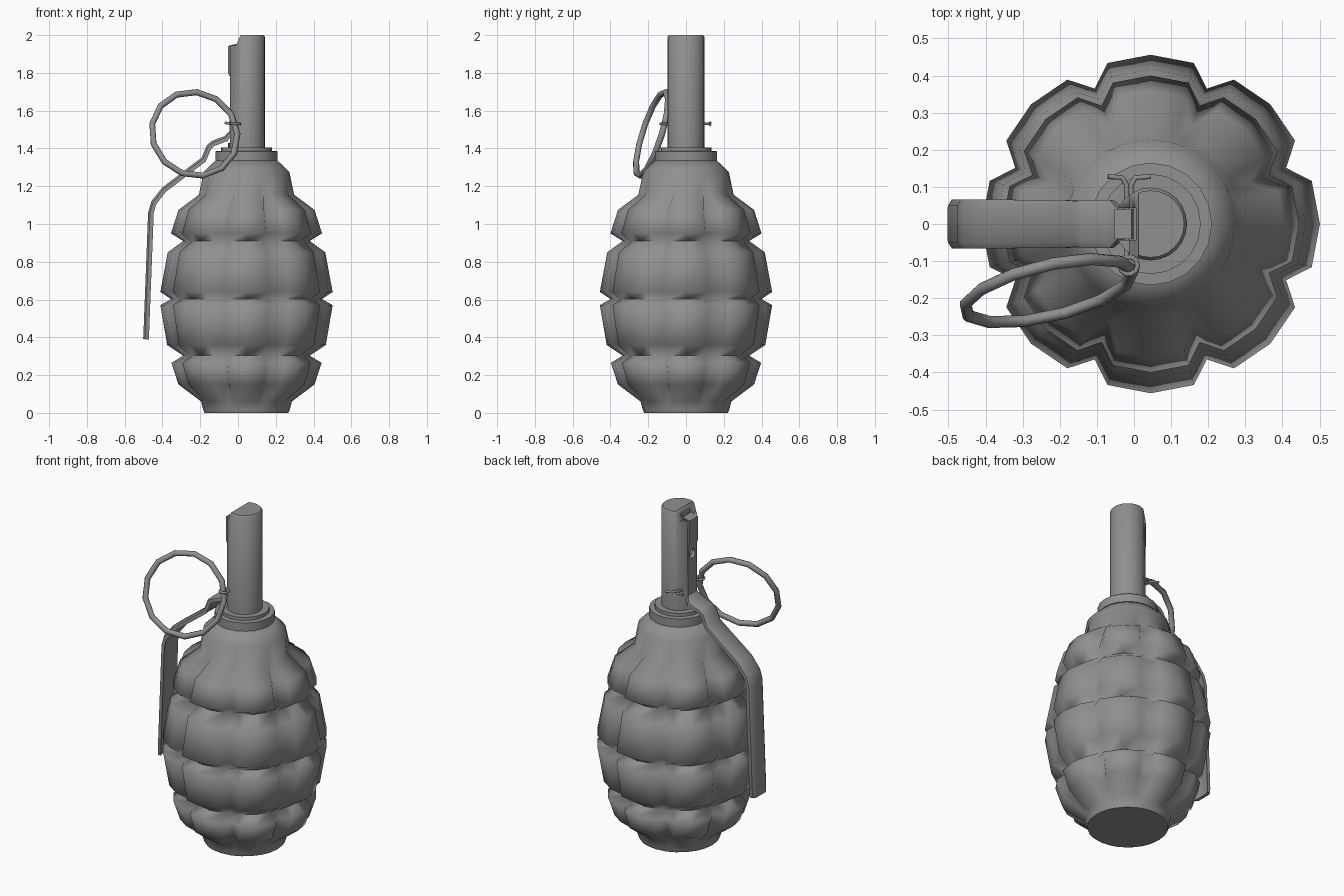
import bpy, bmesh, math
from mathutils import Vector

if "Cube" in bpy.data.objects:
    bpy.data.objects.remove(bpy.data.objects["Cube"])

CX = 0.045  # body axis

# Dark iron grey shared by every part
IRON = bpy.data.materials.new("dark_iron")
IRON.diffuse_color = (.28, .28, .28, 1)
IRON.use_nodes = True
IRON.node_tree.nodes["Principled BSDF"].inputs["Base Color"].default_value = IRON.diffuse_color


def smooth(ob, angle):
    ob.data.materials.clear()
    ob.data.materials.append(IRON)
    bpy.ops.object.select_all(action='DESELECT')
    ob.select_set(True)
    bpy.context.view_layer.objects.active = ob
    bpy.ops.object.shade_smooth_by_angle(angle=math.radians(angle))


def rings(name, ring_list, angle):
    """Skin a stack of equal-sized rings and cap both ends."""
    n = len(ring_list[0])
    bm = bmesh.new()
    vs = [[bm.verts.new(p) for p in r] for r in ring_list]
    for a, b in zip(vs, vs[1:]):
        for i in range(n):
            j = (i + 1) % n
            bm.faces.new((a[i], a[j], b[j], b[i]))
    bm.faces.new(vs[0])
    bm.faces.new(vs[-1])
    bmesh.ops.recalc_face_normals(bm, faces=bm.faces)
    me = bpy.data.meshes.new(name)
    bm.to_mesh(me)
    bm.free()
    ob = bpy.data.objects.new(name, me)
    bpy.context.collection.objects.link(ob)
    smooth(ob, angle)
    return ob


def lathe(name, profile, n, angle=40):
    return rings(name, [[(CX + r * math.cos(2 * math.pi * i / n), r * math.sin(2 * math.pi * i / n), z)
                         for i in range(n)] for z, r in profile], angle)


def prism(name, poly, y0, y1):
    return rings(name, [[(x, y, z) for x, z in poly] for y in (y0, y1)], 30)


def cut(ob, cutter):
    m = ob.modifiers.new("cut", 'BOOLEAN')
    m.operation = 'DIFFERENCE'
    m.solver = 'EXACT'
    m.object = cutter
    bpy.context.view_layer.objects.active = ob
    while ob.modifiers[0] != m:
        bpy.ops.object.modifier_apply(modifier=ob.modifiers[0].name)
    bpy.ops.object.modifier_apply(modifier=m.name)
    bpy.data.objects.remove(cutter)


def wire(name, pts, r, cyclic=False):
    cu = bpy.data.curves.new(name, 'CURVE')
    cu.dimensions = '3D'
    cu.bevel_depth = r
    cu.bevel_resolution = 2
    cu.use_fill_caps = True
    sp = cu.splines.new('POLY')
    sp.points.add(len(pts) - 1)
    for p, c in zip(sp.points, pts):
        p.co = (*c, 1)
    sp.use_cyclic_u = cyclic
    ob = bpy.data.objects.new(name, cu)
    bpy.context.collection.objects.link(ob)
    bpy.ops.object.select_all(action='DESELECT')
    ob.select_set(True)
    bpy.context.view_layer.objects.active = ob
    bpy.ops.object.convert(target='MESH')
    smooth(bpy.context.view_layer.objects.active, 65)


# Segmented body: (height, radius on lobe, radius in vertical groove)
PROFILE = [(0, .222, .222), (.02, .23, .23), (.06, .24, .235), (.15, .36, .285), (.265, .398, .345),
           (.303, .335, .33), (.36, .42, .37), (.57, .456, .395), (.603, .40, .385), (.64, .456, .395),
           (.85, .417, .365), (.91, .335, .33), (.95, .40, .345), (1.075, .36, .285), (1.155, .252, .24),
           (1.275, .227, .227), (1.335, .165, .165)]
body = []
for z, lobe, groove in PROFILE:
    ring = []
    for k in range(8):
        for a, r in ((0, lobe), (15, lobe * .985), (22.5, groove), (30, lobe * .985)):
            if groove == lobe:
                r = lobe
            t = math.radians(45 * k + a)
            ring.append((CX + r * math.cos(t), r * math.sin(t), z))
    body.append(ring)
body = rings("body", body, 100)
for e in body.data.edges:  # crisp rim around the flat base
    if all(body.data.vertices[i].co.z < .001 for i in e.vertices):
        e.use_edge_sharp = True

# Neck collar
lathe("collar", [(1.31, .165), (1.385, .165), (1.386, .135), (1.405, .135)], 20)

# Upper tube with sloped top notch and lever slot
tube = lathe("tube", [(1.39, .098), (1.99, .098), (2.0, .09)], 24)
cut(tube, prism("top_cutter", [(-.1, 1.945), (-.012, 1.945), (.0, 1.97), (.012, 1.995), (.02, 2.05), (-.1, 2.05)],
                -.2, .2))
cut(tube, prism("slot_cutter", [(-.1, 1.43), (.005, 1.43), (.005, 2.05), (-.1, 2.05)], -.043, .043))

# Lever: path in the x/z plane with half widths
PATH = [(-.492, .39, .06), (-.491, .41, .066), (-.466, 1.06, .066), (-.45, 1.115, .066), (-.395, 1.185, .066),
        (-.185, 1.345, .064), (-.158, 1.41, .062), (-.135, 1.43, .064), (-.065, 1.457, .064),
        (-.035, 1.49, .041), (-.032, 1.78, .041), (-.043, 1.80, .041), (-.043, 1.94, .041), (-.005, 1.945, .041)]
sections = []
for i, (x, z, w) in enumerate(PATH):
    a, b = PATH[max(i - 1, 0)], PATH[min(i + 1, len(PATH) - 1)]
    t = Vector((b[0] - a[0], b[1] - a[1])).normalized()
    curl = .01 if i < 9 else 0
    sec = [(-1, curl), (-.75, 0), (.75, 0), (1, curl)]
    loop = [(s, q - .01) for s, q in sec] + [(s, q + .01) for s, q in reversed(sec)]
    sections.append([(x + t.y * d, s * w, z - t.x * d) for s, d in loop])
lever = rings("lever", sections, 40)
bpy.ops.mesh.primitive_cylinder_add(vertices=12, radius=.028, depth=.1, location=(-.04, 0, 1.73),
                                    rotation=(0, math.pi / 2, 0))
cut(lever, bpy.context.object)

# Pull ring, tilted
u = Vector((.47, .11, 0)).normalized()
v = Vector((0, .145, .455))
v = (v - u * v.dot(u)).normalized()
c = Vector((-.23, -.18, 1.477))
wire("pull_ring", [c + .233 * (u * math.cos(2 * math.pi * i / 13) + v * math.sin(2 * math.pi * i / 13))
                   for i in range(13)], .0165, True)

# Split pin: two legs splayed at the back, eye around the ring at the front
for s, end in ((-1, -.07), (1, .045)):
    x = -.014 + s * .006
    wire("pin_leg", [(x, -.09, 1.53), (x, .105, 1.53), (x + s * .012, .125, 1.53), (end, .128, 1.53 - s * .006)], .007)
wire("pin_eye", [(-.014 + .024 * math.cos(a), -.112 + .024 * math.sin(a), 1.53)
                 for a in [2 * math.pi * i / 10 for i in range(10)]], .007, True)
